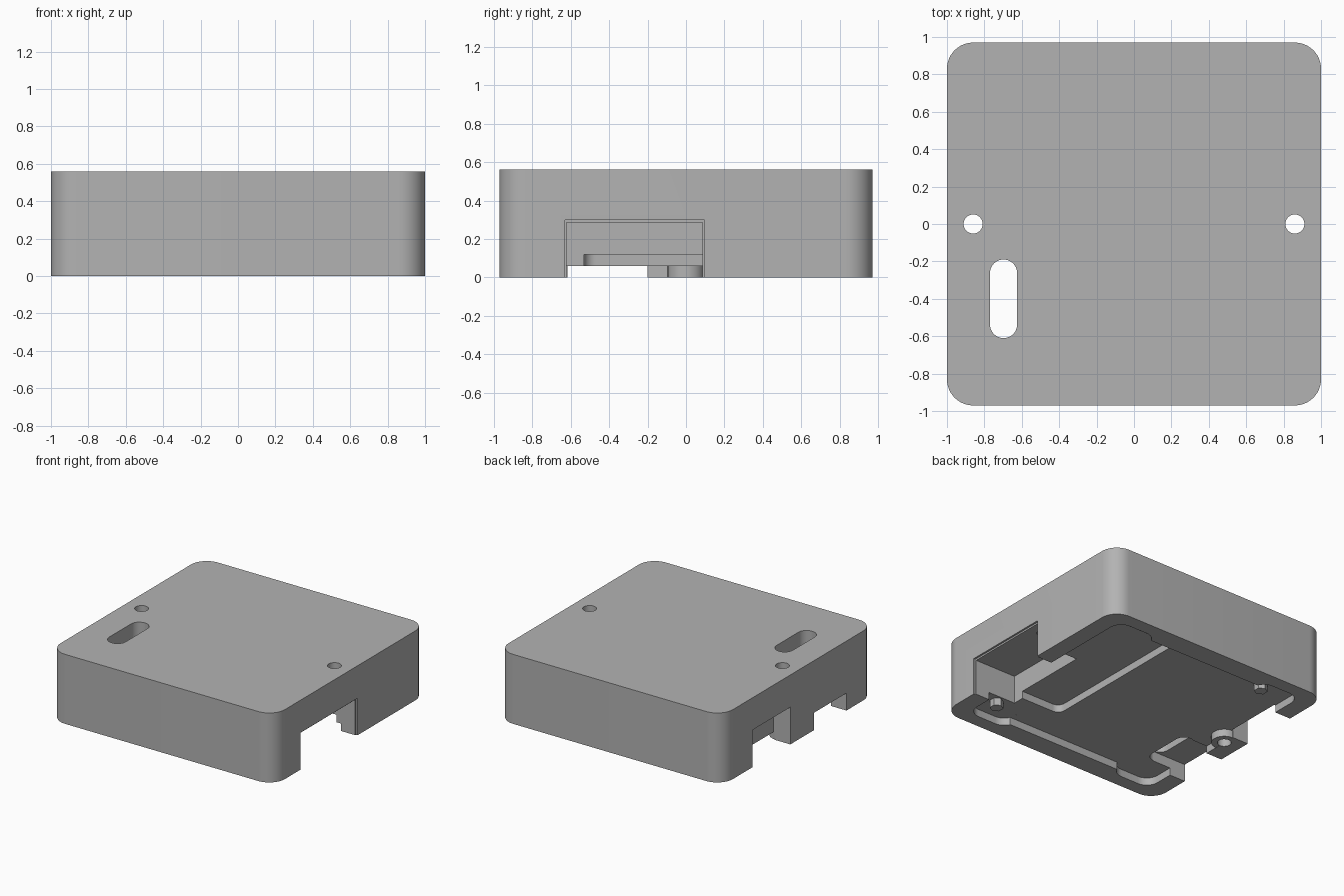
import bpy
import bmesh
import math

if "Cube" in bpy.data.objects:
    bpy.data.objects.remove(bpy.data.objects["Cube"], do_unlink=True)

HEIGHT = 0.56

grey = bpy.data.materials.new("plain_grey")
grey.use_nodes = True
grey.diffuse_color = (0.45, 0.45, 0.45, 1)
grey.node_tree.nodes["Principled BSDF"].inputs["Base Color"].default_value = (0.45, 0.45, 0.45, 1)


def slab(name, x, y, z, radius=0.0, segments=10):
    """Upright prism over a rectangle with rounded corners; x, y, z are ranges."""
    corners = [(x[1], y[1], 0), (x[0], y[1], 1), (x[0], y[0], 2), (x[1], y[0], 3)]
    points = []
    for cx, cy, quarter in corners:
        if radius == 0:
            points.append((cx, cy))
            continue
        ox = cx - radius if quarter in (0, 3) else cx + radius
        oy = cy - radius if quarter in (0, 1) else cy + radius
        for i in range(segments + 1):
            a = (quarter + i / segments) * math.pi / 2
            points.append((ox + radius * math.cos(a), oy + radius * math.sin(a)))
    bm = bmesh.new()
    face = bm.faces.new([bm.verts.new((px, py, z[0])) for px, py in points])
    moved = bmesh.ops.extrude_face_region(bm, geom=[face])["geom"]
    verts = [v for v in moved if isinstance(v, bmesh.types.BMVert)]
    bmesh.ops.translate(bm, verts=verts, vec=(0, 0, z[1] - z[0]))
    bmesh.ops.remove_doubles(bm, verts=bm.verts, dist=0.0001)
    bmesh.ops.recalc_face_normals(bm, faces=bm.faces)
    mesh = bpy.data.meshes.new(name)
    bm.to_mesh(mesh)
    bm.free()
    mesh.materials.append(grey)
    obj = bpy.data.objects.new(name, mesh)
    bpy.context.collection.objects.link(obj)
    return obj


def rod(name, x, y, radius, z, sides=32):
    bm = bmesh.new()
    bmesh.ops.create_cone(bm, cap_ends=True, segments=sides, radius1=radius,
                          radius2=radius, depth=z[1] - z[0])
    bmesh.ops.translate(bm, verts=bm.verts, vec=(x, y, (z[0] + z[1]) / 2))
    mesh = bpy.data.meshes.new(name)
    bm.to_mesh(mesh)
    bm.free()
    mesh.materials.append(grey)
    obj = bpy.data.objects.new(name, mesh)
    bpy.context.collection.objects.link(obj)
    return obj


def combine(target, tool, operation):
    tool.hide_render = True
    mod = target.modifiers.new(tool.name, "BOOLEAN")
    mod.operation = operation
    mod.solver = "EXACT"
    mod.object = tool
    bpy.context.view_layer.objects.active = target
    bpy.ops.object.modifier_apply(modifier=mod.name)
    bpy.data.objects.remove(tool, do_unlink=True)


# Outer block
case = slab("case_lid", (-1, 1), (-0.97, 0.97), (0, HEIGHT), 0.14, 12)

# Shallow underside recess, deeper toward the four corners
low = -0.1
cuts = [slab("board_recess", (-0.86, 0.86), (-0.80, 0.80), (low, 0.06), 0.1)]
for side in (-1, 1):
    x = sorted((side * 0.5, side * 0.86))
    cuts.append(slab("corner_recess", x, (-0.86, 0.86), (low, 0.0601), 0.1))

# Deeper step, side port bay and the openings on the other side
cuts += [
    slab("deep_recess", (0.27, 0.82), (-0.53, 0.78), (low, 0.12), 0.06),
    slab("port_bay", (0.62, 1.1), (-0.62, 0.085), (low, 0.285)),
    slab("port_bay_rim", (0.985, 1.1), (-0.63, 0.095), (low, 0.298)),
    slab("rear_port", (-1.1, -0.85), (0.10, 0.58), (low, 0.30)),
    slab("switch_port", (-1.1, -0.70), (-0.615, -0.20), (low, 0.14)),
    slab("top_slot", (-0.77, -0.625), (-0.61, -0.19), (low, 0.7), 0.0724),
]
for cutter in cuts:
    combine(case, cutter, "DIFFERENCE")

# Screw boss, then a screw hole on each side
combine(case, rod("screw_boss", -0.86, 0, 0.095, (0.001, 0.1)), "UNION")
for side in (-1, 1):
    combine(case, rod("screw_hole", side * 0.86, 0, 0.051, (low, 0.7)), "DIFFERENCE")

# Locating pegs for the board
for x, y in ((-0.58, 0.75), (0.74, -0.68)):
    combine(case, rod("board_peg", x, y, 0.05, (0.0, 0.1), 6), "UNION")

# Smooth rounded corners, sharp edges elsewhere
bpy.ops.object.select_all(action="DESELECT")
case.select_set(True)
bpy.context.view_layer.objects.active = case
bpy.ops.object.shade_smooth_by_angle(angle=math.radians(30))
